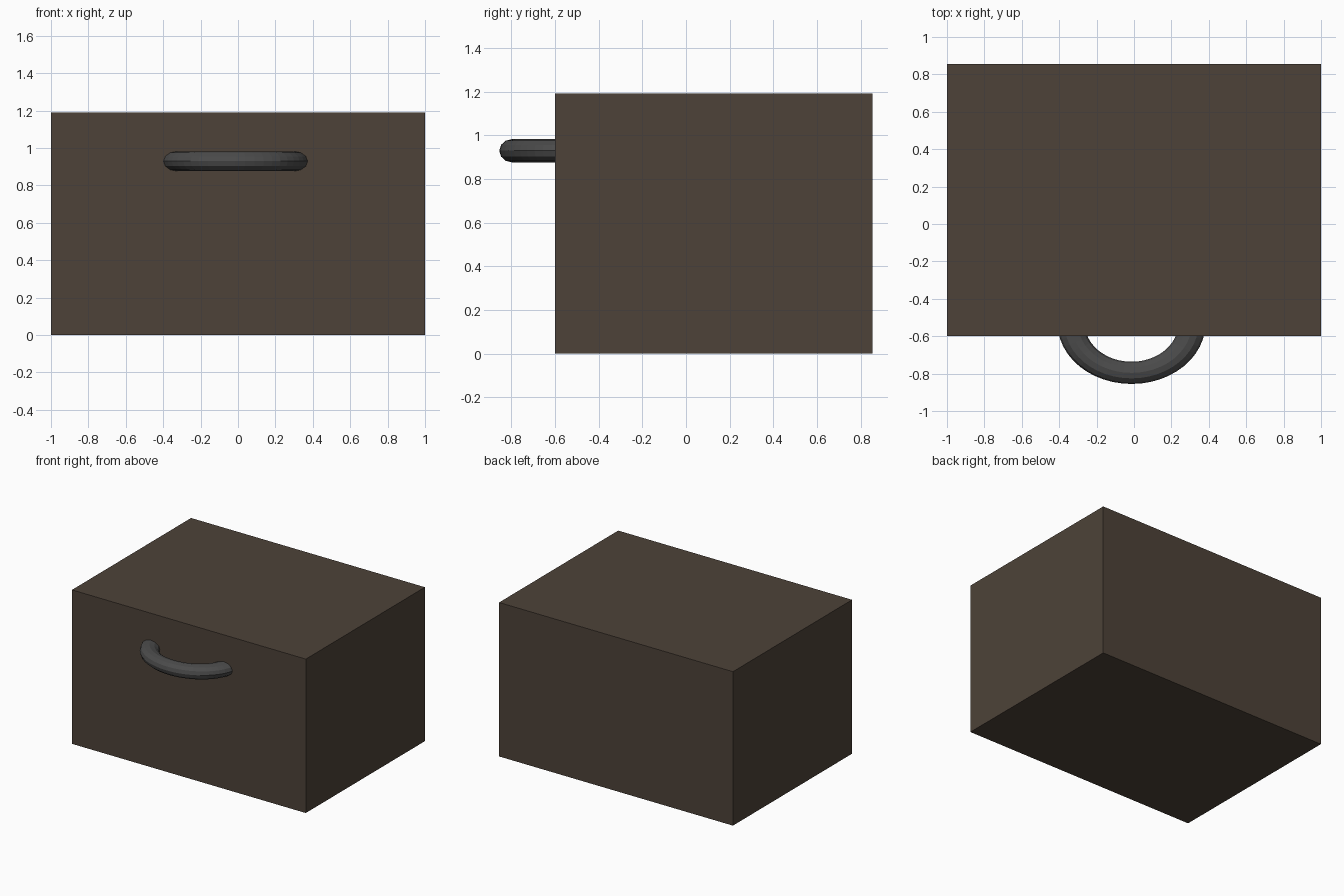
import bpy

if "Cube" in bpy.data.objects:
    bpy.data.objects.remove(bpy.data.objects["Cube"])


def paint(obj, name, color):
    mat = bpy.data.materials.new(name)
    mat.diffuse_color = (*color, 1)
    mat.use_nodes = True
    mat.node_tree.nodes["Principled BSDF"].inputs["Base Color"].default_value = mat.diffuse_color
    obj.data.materials.append(mat)


# Chest body: plain closed box
bpy.ops.mesh.primitive_cube_add(size=1, location=(0, 0.1275, 0.595))
body = bpy.context.object
body.name = "chest_body"
body.scale = (2, 1.455, 1.19)
paint(body, "dark_wood", (0.075, 0.055, 0.04))

# Handle: flattened ring, rear part sunk into the front face
bpy.ops.mesh.primitive_torus_add(
    major_radius=0.3225, minor_radius=0.0725,
    major_segments=48, minor_segments=12,
    location=(-0.013, -0.532, 0.929))
handle = bpy.context.object
handle.name = "front_handle"
handle.scale = (1, 0.818, 0.735)
paint(handle, "dark_metal", (0.07, 0.07, 0.07))
